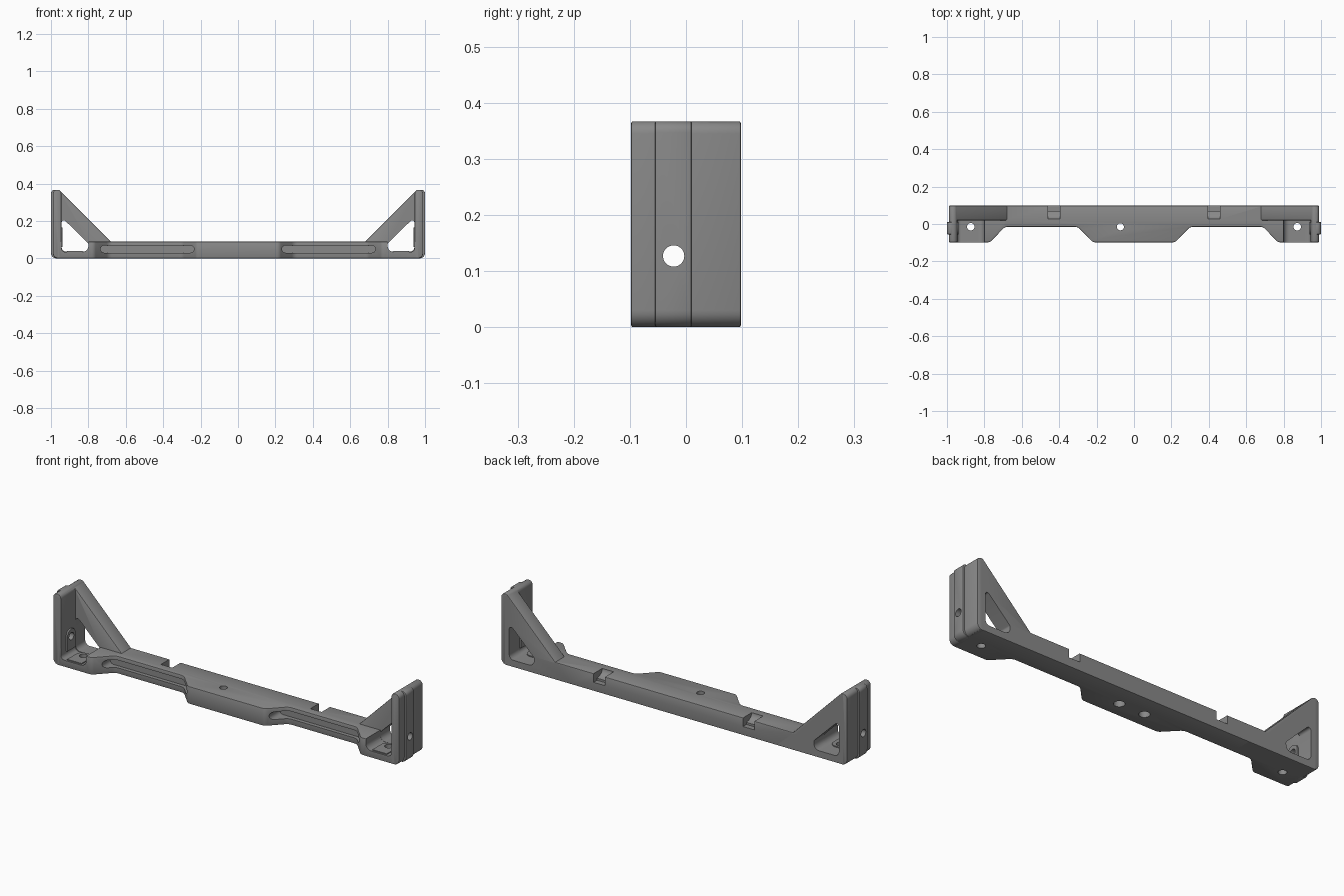
import bpy, bmesh, math
from mathutils import Vector

if "Cube" in bpy.data.objects:
    bpy.data.objects.remove(bpy.data.objects["Cube"])

grey = bpy.data.materials.new("mid grey")
grey.diffuse_color = (0.25, 0.25, 0.25, 1)
grey.use_nodes = True
grey.node_tree.nodes["Principled BSDF"].inputs["Base Color"].default_value = grey.diffuse_color


def rounded(corners, steps=6):
    """Polygon outline from (u, v, radius) corners, with rounded corners."""
    out, n = [], len(corners)
    for i, (u, v, r) in enumerate(corners):
        p = Vector((u, v))
        if r == 0:
            out.append(p)
            continue
        a = (Vector(corners[i - 1][:2]) - p).normalized()
        b = (Vector(corners[(i + 1) % n][:2]) - p).normalized()
        half = a.angle(b) / 2
        centre = p + (a + b).normalized() * (r / math.sin(half))
        start = p + a * (r / math.tan(half)) - centre
        end = p + b * (r / math.tan(half)) - centre
        sweep = start.angle_signed(end)
        for k in range(steps + 1):
            t = -sweep * k / steps
            out.append(centre + Vector((start.x * math.cos(t) - start.y * math.sin(t),
                                        start.x * math.sin(t) + start.y * math.cos(t))))
    return out


def circle(u, v, r, n=32):
    return [Vector((u + r * math.cos(2 * math.pi * k / n),
                    v + r * math.sin(2 * math.pi * k / n))) for k in range(n)]


def prism(name, outline, axis, lo, hi, side=1, bevel=0):
    """Extrude an outline along an axis; side=-1 mirrors it in x."""
    place = {"x": lambda p, d: (d * side, p.x, p.y),
             "y": lambda p, d: (p.x * side, d, p.y),
             "z": lambda p, d: (p.x * side, p.y, d)}[axis]
    bm = bmesh.new()
    bottom = [bm.verts.new(place(p, lo)) for p in outline]
    top = [bm.verts.new(place(p, hi)) for p in outline]
    bm.faces.new(bottom)
    bm.faces.new(top)
    n = len(outline)
    for i in range(n):
        j = (i + 1) % n
        bm.faces.new((bottom[i], bottom[j], top[j], top[i]))
    bmesh.ops.recalc_face_normals(bm, faces=bm.faces)
    if bevel:
        sharp = [e for e in bm.edges if e.calc_face_angle(0) > math.radians(40)]
        bmesh.ops.bevel(bm, geom=sharp, offset=bevel, segments=2, profile=0.5,
                        affect="EDGES", clamp_overlap=True)
    mesh = bpy.data.meshes.new(name)
    bm.to_mesh(mesh)
    bm.free()
    mesh.materials.append(grey)
    ob = bpy.data.objects.new(name, mesh)
    bpy.context.collection.objects.link(ob)
    return ob


def combine(target, other, operation):
    """Apply a boolean and drop the helper."""
    bpy.context.view_layer.objects.active = target
    mod = target.modifiers.new("boolean", "BOOLEAN")
    mod.operation, mod.solver, mod.object = operation, "EXACT", other
    bpy.ops.object.modifier_apply(modifier=mod.name)
    bpy.data.objects.remove(other, do_unlink=True)


# Crossbar with a wide centre and wide feet
half = [(0.22, -0.098, 0.03), (0.30, -0.015, 0.04), (0.69, -0.015, 0.04),
        (0.77, -0.098, 0.03), (0.965, -0.098, 0), (0.965, 0.098, 0)]
plan = half + [(-x, y, r) for x, y, r in reversed(half)]
bracket = prism("bracket", rounded(plan), "z", 0, 0.09, bevel=0.004)

# Pocket outline, gusset, window, slot and wall outlines for one end
pocket = rounded([(0.80, 0.5, 0), (0.80, 0.035, 0.03), (0.945, 0.035, 0.02), (0.945, 0.5, 0)])
gusset = rounded([(0.58, 0.0, 0), (0.97, 0.0, 0), (0.97, 0.362, 0),
                  (0.952, 0.362, 0), (0.68, 0.09, 0.14)])
window = rounded([(0.943, 0.22, 0.012), (0.943, 0.036, 0.025),
                  (0.80, 0.036, 0.03), (0.80, 0.08, 0.012)])
slot = rounded([(0.235, 0.03, 0.0199), (0.735, 0.03, 0.0199),
                (0.735, 0.07, 0.0199), (0.235, 0.07, 0.0199)])
wall = rounded([(0.945, 0, 0), (0.99, 0, 0.03), (0.99, 0.367, 0.022), (0.945, 0.367, 0.02)])
rib = rounded([(0.96, 0, 0), (1.0, 0, 0.03), (1.0, 0.367, 0.02), (0.96, 0.367, 0.015)])
side_pad = rounded([(-0.055, 0.06, 0), (0.01, 0.06, 0), (0.01, 0.165, 0.03), (-0.055, 0.165, 0.03)])
floor_pad = rounded([(0.832, -0.09, 0), (0.914, -0.09, 0), (0.914, 0.018, 0.035), (0.832, 0.018, 0.035)])
notch = [Vector(p) for p in ((0.2, 0.045), (0.2, 0.2), (0.027, 0.2), (0.027, 0.085),
                             (0.035, 0.07), (0.05, 0.06), (0.07, 0.056), (0.07, 0.045))]

for s in (1, -1):
    combine(bracket, prism("pocket_cut", pocket, "y", -0.3, 0.02, s), "DIFFERENCE")
    # Sloped gusset, upright end wall and outer rib
    combine(bracket, prism("gusset", gusset, "y", 0.02, 0.098, s, 0.004), "UNION")
    combine(bracket, prism("end_wall", wall, "y", -0.098, 0.098, s, 0.004), "UNION")
    combine(bracket, prism("outer_rib", rib, "y", -0.055, 0.01, s, 0.003), "UNION")
    # Pads around the screw holes
    combine(bracket, prism("side_pad", side_pad, "x", 0.937, 0.96, s), "UNION")
    combine(bracket, prism("floor_pad", floor_pad, "z", 0.02, 0.040, s), "UNION")
    # Window, front slot, back notch and holes
    combine(bracket, prism("window_cut", window, "y", 0.0195, 0.3, s), "DIFFERENCE")
    combine(bracket, prism("slot_cut", slot, "y", -0.3, 0.005, s), "DIFFERENCE")
    combine(bracket, prism("notch_cut", notch, "x", 0.395, 0.46, s), "DIFFERENCE")
    combine(bracket, prism("side_hole", circle(-0.022, 0.127, 0.019), "x", 0.9, 1.1, s), "DIFFERENCE")
    combine(bracket, prism("floor_hole", circle(0.873, -0.015, 0.02), "z", -0.1, 0.1, s), "DIFFERENCE")
    combine(bracket, prism("base_hole", circle(0.073, -0.015, 0.026), "z", -0.1, 0.05, s), "DIFFERENCE")

# Through hole in the centre, on one side only
combine(bracket, prism("centre_hole", circle(-0.073, -0.015, 0.019), "z", -0.1, 0.2), "DIFFERENCE")

bpy.ops.object.select_all(action="DESELECT")
bracket.select_set(True)
bpy.context.view_layer.objects.active = bracket
bpy.ops.object.shade_smooth_by_angle(angle=math.radians(30))
